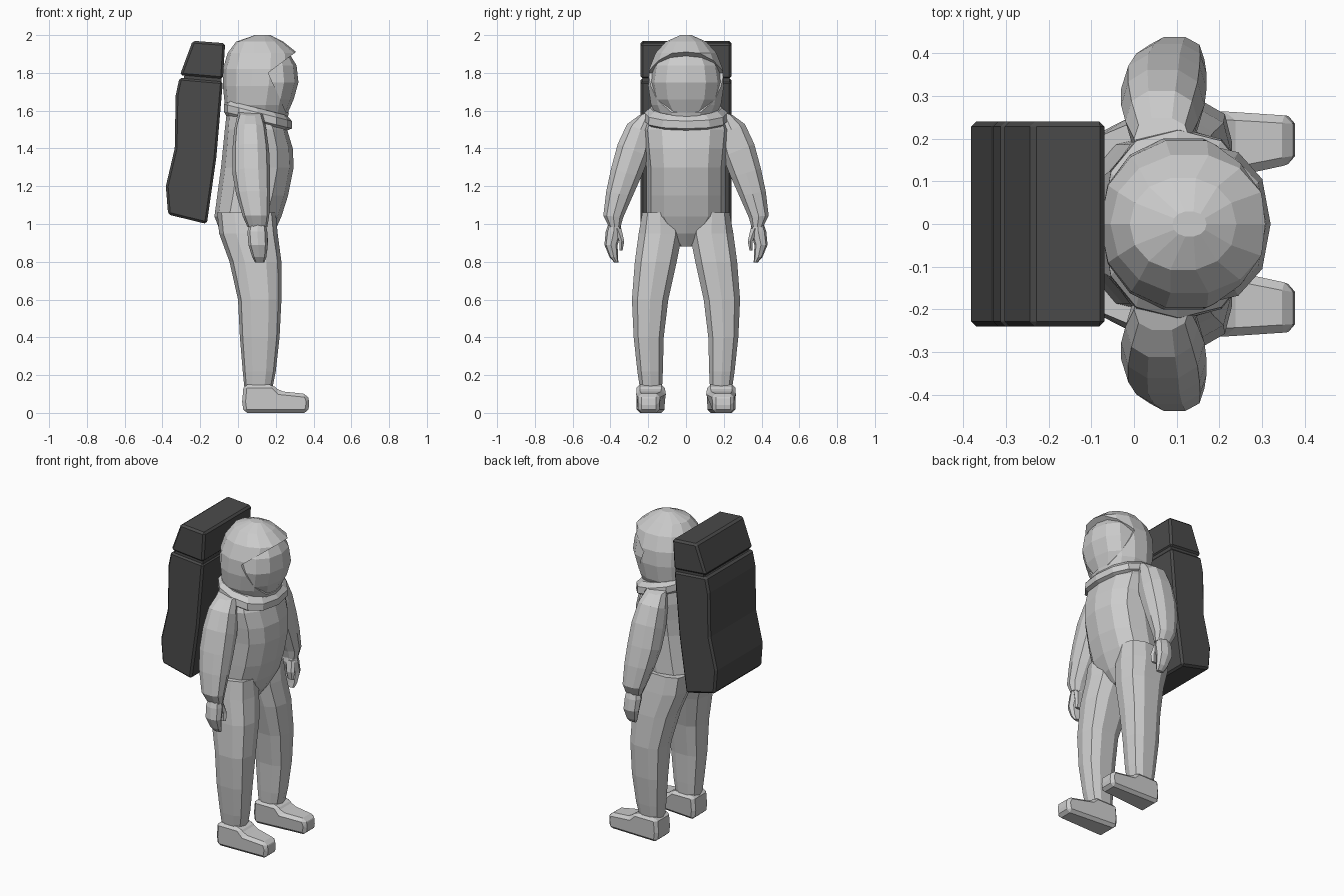
import bpy, bmesh, math
from mathutils import Vector


def finish(name, bm, mirror=False, mat=None, bevel=0):
    bmesh.ops.recalc_face_normals(bm, faces=bm.faces)
    me = bpy.data.meshes.new(name)
    bm.to_mesh(me)
    bm.free()
    ob = bpy.data.objects.new(name, me)
    bpy.context.collection.objects.link(ob)
    if mat:
        me.materials.append(mat)
    if bevel:
        b = ob.modifiers.new("bevel", 'BEVEL')
        b.width, b.segments = bevel, 1
    if mirror:
        m = ob.modifiers.new("mirror", 'MIRROR')
        m.use_axis = (False, True, False)
    return ob


def loft(name, rings, n=10, tx=0, ty=0, power=0.85, mirror=False):
    """Skin rings given as (x0, x1, y0, y1, z[, y tilt]); tx tilts along x."""
    bm = bmesh.new()
    loops = []
    for x0, x1, y0, y1, z, *t in rings:
        tilt = t[0] if t else ty
        loop = []
        for i in range(n):
            a = 2 * math.pi * i / n
            c, s = math.cos(a), math.sin(a)
            dx = math.copysign(abs(c) ** power, c) * (x1 - x0) / 2
            dy = math.copysign(abs(s) ** power, s) * (y1 - y0) / 2
            loop.append(bm.verts.new(((x0 + x1) / 2 + dx, (y0 + y1) / 2 + dy,
                                      z + tx * dx + tilt * dy)))
        loops.append(loop)
    for a, b in zip(loops, loops[1:]):
        for i in range(n):
            j = (i + 1) % n
            bm.faces.new((a[i], a[j], b[j], b[i]))
    bm.faces.new(loops[0])
    bm.faces.new(loops[-1])
    return finish(name, bm, mirror)


def prism(name, profile, y0, y1, **kw):
    """Extrude an x-z profile along y."""
    bm = bmesh.new()
    f = bm.faces.new([bm.verts.new((x, y0, z)) for x, z in profile])
    ext = bmesh.ops.extrude_face_region(bm, geom=[f])["geom"]
    bmesh.ops.translate(bm, vec=Vector((0, y1 - y0, 0)),
                        verts=[v for v in ext if isinstance(v, bmesh.types.BMVert)])
    return finish(name, bm, **kw)


dark = bpy.data.materials.new("dark_grey")
dark.diffuse_color = (0.07, 0.07, 0.07, 1)

# Torso and pelvis
loft("torso", [
    (-0.02, 0.14, -0.035, 0.035, 0.88), (-0.09, 0.19, -0.13, 0.13, 0.95),
    (-0.125, 0.23, -0.21, 0.21, 1.04), (-0.11, 0.265, -0.21, 0.21, 1.15),
    (-0.09, 0.295, -0.21, 0.21, 1.3), (-0.08, 0.29, -0.22, 0.22, 1.4),
    (-0.07, 0.26, -0.23, 0.23, 1.5), (-0.06, 0.21, -0.2, 0.2, 1.59)], n=12)

# Legs
loft("legs", [
    (0.035, 0.18, 0.125, 0.245, 0.12), (0.025, 0.2, 0.12, 0.26, 0.22),
    (0.01, 0.22, 0.115, 0.28, 0.4), (0.0, 0.23, 0.09, 0.29, 0.6),
    (-0.045, 0.23, 0.045, 0.275, 0.8), (-0.1, 0.21, 0.015, 0.255, 0.95),
    (-0.11, 0.2, 0.04, 0.235, 1.06)], power=0.75, mirror=True)

# Boots
boot = prism("boots", [
    (0.03, 0), (0.37, 0), (0.38, 0.06), (0.365, 0.1), (0.22, 0.115),
    (0.185, 0.15), (0.03, 0.15), (0.022, 0.06)], 0.112, 0.262, bevel=0.018)
for v in boot.data.vertices:
    if v.co.x > 0.3:
        v.co.y = 0.197 + (v.co.y - 0.187) * 0.75
boot.modifiers.new("mirror", 'MIRROR').use_axis = (False, True, False)

# Arms
loft("arms", [
    (0.0, 0.13, 0.15, 0.25, 1.59, -0.3), (-0.02, 0.15, 0.165, 0.315, 1.5, 0.4),
    (-0.03, 0.165, 0.19, 0.365, 1.39, 0.4), (-0.03, 0.17, 0.235, 0.4, 1.27, 0.3),
    (-0.01, 0.17, 0.28, 0.425, 1.16, 0.2), (0.025, 0.165, 0.33, 0.44, 1.04, 0.1),
    (0.05, 0.155, 0.345, 0.41, 0.985)], mirror=True)

# Mittens and thumbs
loft("hands", [
    (0.065, 0.145, 0.35, 0.405, 1.02), (0.05, 0.155, 0.34, 0.425, 0.96),
    (0.055, 0.158, 0.362, 0.432, 0.89), (0.075, 0.15, 0.36, 0.405, 0.825),
    (0.09, 0.14, 0.358, 0.38, 0.797)], n=8, mirror=True)
loft("thumbs", [
    (0.09, 0.15, 0.34, 0.385, 0.975), (0.1, 0.16, 0.325, 0.355, 0.91),
    (0.11, 0.155, 0.335, 0.352, 0.86)], n=6, mirror=True)

# Helmet shell, with the face opening cut out
helmet = loft("helmet", [
    (-0.05, 0.26, -0.15, 0.15, 1.55), (-0.07, 0.28, -0.19, 0.19, 1.63),
    (-0.08, 0.31, -0.205, 0.205, 1.73), (-0.08, 0.325, -0.2, 0.2, 1.82),
    (-0.055, 0.315, -0.165, 0.165, 1.905), (-0.01, 0.24, -0.11, 0.11, 1.965),
    (0.09, 0.17, -0.03, 0.03, 2.0)], n=14, power=0.95)
cutter = prism("opening_cutter", [
    (0.16, 1.80), (0.32, 1.92), (0.5, 1.92), (0.5, 1.59), (0.255, 1.59)], -0.4, 0.4)
cutter.hide_render = True
cut = helmet.modifiers.new("opening", 'BOOLEAN')
cut.operation, cut.solver, cut.object = 'DIFFERENCE', 'EXACT', cutter
bpy.context.view_layer.objects.active = helmet
bpy.ops.object.modifier_apply(modifier=cut.name)
bpy.data.objects.remove(cutter)

# Visor bulging from the opening
loft("visor", [
    (0.02, 0.26, -0.11, 0.11, 1.58), (-0.02, 0.295, -0.175, 0.175, 1.66),
    (-0.02, 0.32, -0.19, 0.19, 1.75), (-0.02, 0.31, -0.175, 0.175, 1.84),
    (0.02, 0.27, -0.13, 0.13, 1.905)], n=12)

# Neck ring, dipping toward the front
loft("collar", [
    (-0.06, 0.25, -0.2, 0.2, 1.53), (-0.075, 0.285, -0.225, 0.225, 1.55),
    (-0.075, 0.285, -0.22, 0.22, 1.59), (-0.06, 0.26, -0.19, 0.19, 1.615)],
    n=12, tx=-0.25)

# Backpack body and lid
prism("backpack_body", [
    (-0.37, 1.05), (-0.165, 1.0), (-0.115, 1.35), (-0.08, 1.755),
    (-0.31, 1.775), (-0.33, 1.68), (-0.335, 1.4), (-0.382, 1.2)],
    -0.24, 0.24, mat=dark, bevel=0.012)
prism("backpack_lid", [
    (-0.308, 1.787), (-0.08, 1.767), (-0.068, 1.957), (-0.24, 1.97)],
    -0.24, 0.24, mat=dark, bevel=0.012)
prism("backpack_seam", [
    (-0.29, 1.74), (-0.09, 1.72), (-0.085, 1.8), (-0.28, 1.82)],
    -0.23, 0.23, mat=dark)
